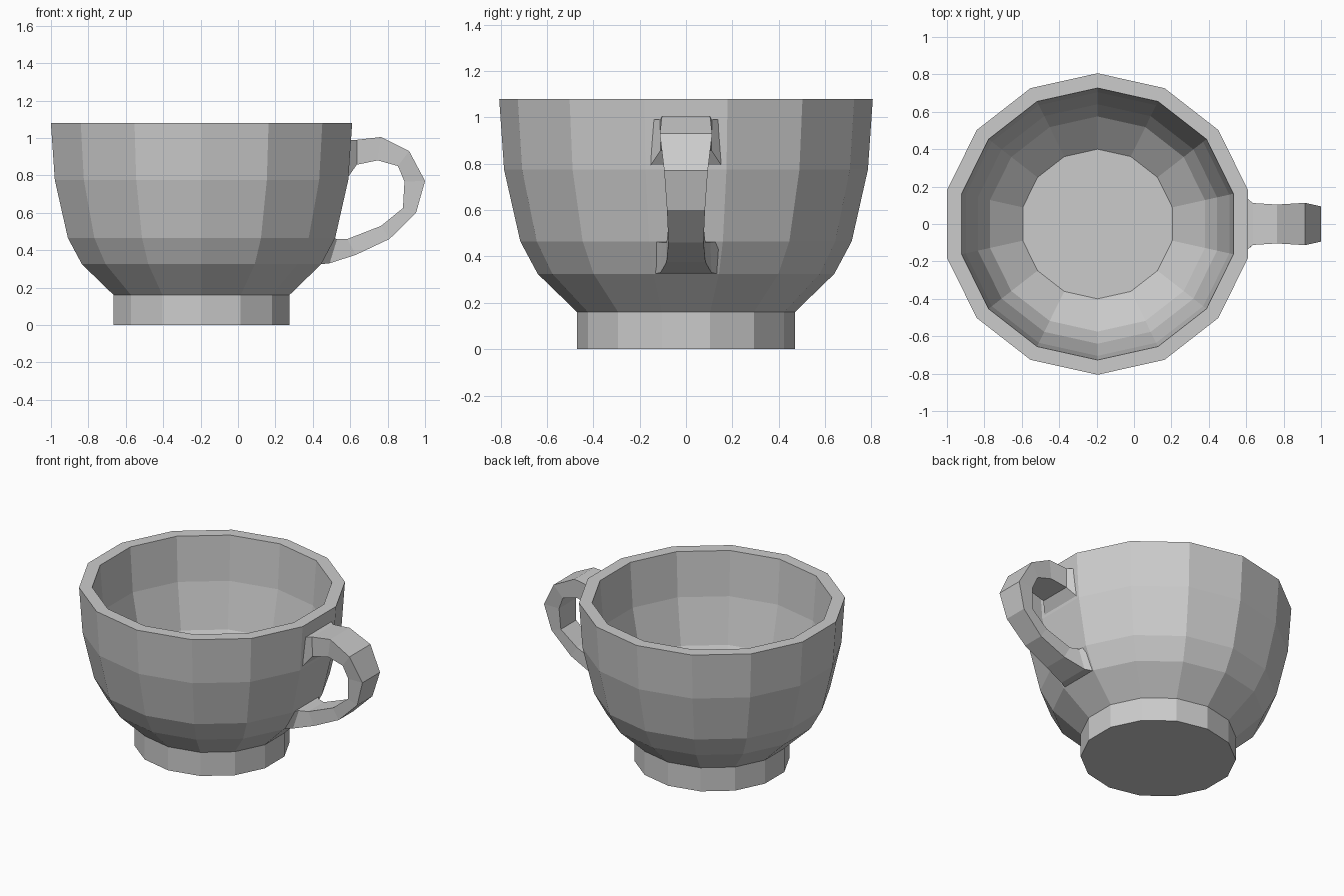
import bpy
import math

if "Cube" in bpy.data.objects:
    bpy.data.objects.remove(bpy.data.objects["Cube"])


def make_object(name, verts, faces):
    mesh = bpy.data.meshes.new(name)
    mesh.from_pydata(verts, [], faces)
    mesh.update()
    obj = bpy.data.objects.new(name, mesh)
    bpy.context.collection.objects.link(obj)
    return obj


def loft(name, rings):
    """Skin a list of equal-length rings and cap both ends."""
    n = len(rings[0])
    verts = [v for ring in rings for v in ring]
    faces = [(k * n + i, k * n + (i + 1) % n,
              (k + 1) * n + (i + 1) % n, (k + 1) * n + i)
             for k in range(len(rings) - 1) for i in range(n)]
    faces.append(tuple(reversed(range(n))))
    last = (len(rings) - 1) * n
    faces.append(tuple(range(last, last + n)))
    return make_object(name, verts, faces)


# Cup: 14-sided, slightly oval bowl with foot, outside up and inside down
SIDES = 14
CENTRE_X = -0.195
X_STRETCH = 1.025

cup_profile = [
    (0.47, 0.0), (0.47, 0.16), (0.64, 0.325), (0.715, 0.465),
    (0.785, 0.775), (0.806, 1.08),
    (0.727, 1.08), (0.705, 0.78), (0.64, 0.48), (0.575, 0.36), (0.40, 0.21),
]


def cup_ring(radius, z):
    angles = [2 * math.pi * (i + 0.5) / SIDES for i in range(SIDES)]
    return [(CENTRE_X + radius * X_STRETCH * math.cos(a),
             radius * math.sin(a), z) for a in angles]


loft("cup_body", [cup_ring(r, z) for r, z in cup_profile])

# Handle: outer (x, z), inner (x, z), outer half width, inner half width
handle_sections = [
    (0.585, 0.99, 0.57, 0.765, 0.155, 0.172),
    (0.635, 0.99, 0.635, 0.857, 0.112, 0.11),
    (0.765, 1.005, 0.747, 0.88, 0.104, 0.10),
    (0.915, 0.93, 0.855, 0.85, 0.113, 0.10),
    (1.0, 0.77, 0.89, 0.767, 0.094, 0.09),
    (0.952, 0.60, 0.882, 0.625, 0.082, 0.082),
    (0.81, 0.46, 0.765, 0.53, 0.076, 0.076),
    (0.63, 0.375, 0.585, 0.46, 0.084, 0.084),
    (0.49, 0.33, 0.53, 0.46, 0.11, 0.105),
    (0.44, 0.325, 0.505, 0.465, 0.135, 0.15),
]

loft("handle", [[(xo, -wo, zo), (xo, wo, zo), (xi, wi, zi), (xi, -wi, zi)]
                for xo, zo, xi, zi, wo, wi in handle_sections])

# Consistent outward normals
import bmesh
for obj in bpy.context.collection.objects:
    bm = bmesh.new()
    bm.from_mesh(obj.data)
    bmesh.ops.recalc_face_normals(bm, faces=bm.faces)
    bm.to_mesh(obj.data)
    bm.free()
